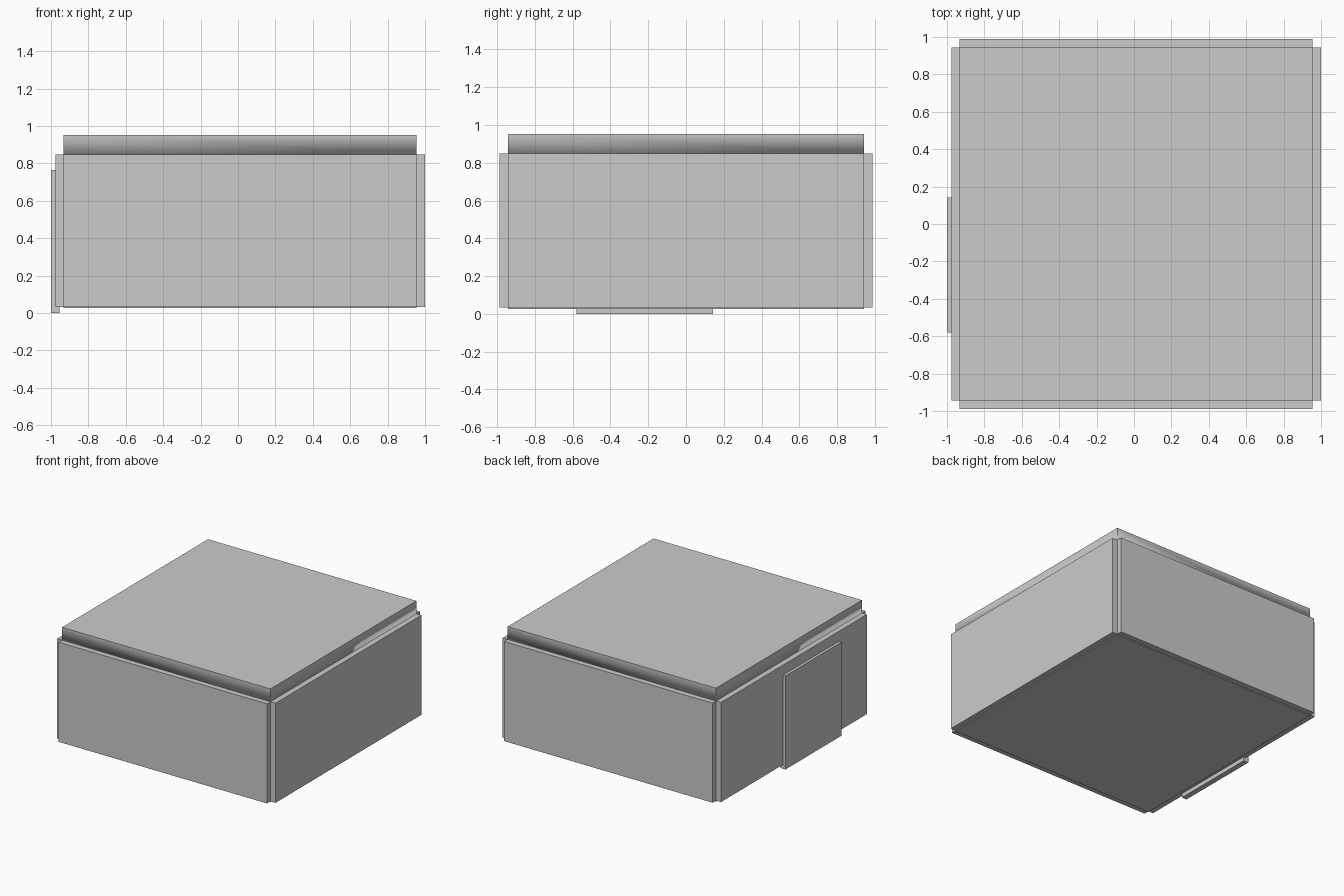
import bpy
import bmesh
from mathutils import Vector

if "Cube" in bpy.data.objects:
    bpy.data.objects.remove(bpy.data.objects["Cube"])

CX, HALF, T = 0.011, 0.943, 0.045      # core centre in x, half width, wall thickness
X0, X1 = CX - HALF, CX + HALF
Z0, Z1 = 0.033, 0.848                  # wall bottom and top


def box(name, lo, hi, soft_bottom=False):
    """Axis-aligned box between two corners."""
    lo, hi = Vector(lo), Vector(hi)
    bm = bmesh.new()
    bmesh.ops.create_cube(bm, size=1)
    for v in bm.verts:
        v.co = Vector(c * s for c, s in zip(v.co, hi - lo))
    if soft_bottom:
        # smooth only across the lower rim, keep the other edges crisp
        for f in bm.faces:
            f.smooth = True
        for e in bm.edges:
            e.smooth = all(v.co.z < 0 for v in e.verts)
    mesh = bpy.data.meshes.new(name)
    bm.to_mesh(mesh)
    bm.free()
    obj = bpy.data.objects.new(name, mesh)
    obj.location = (lo + hi) / 2
    bpy.context.collection.objects.link(obj)
    return obj


# Floor and roof slabs
box("floor", (X0, -HALF, 0.026), (X1, HALF, Z0))
box("roof", (X0, -HALF, Z1), (X1, HALF, 0.953), soft_bottom=True)

# Four wall panels, meeting only at the core's corners
box("front_wall", (X0, -HALF - T, Z0), (X1, -HALF, Z1))
box("back_wall", (X0, HALF, Z0), (X1, HALF + T, Z1))
box("left_wall", (X0 - T, -HALF, Z0), (X0, HALF, Z1))
box("right_wall", (X1, -HALF, Z0), (1.0, HALF, Z1))

# Door panel set into the left wall
box("door", (-1.0, -0.58, 0.0), (-0.955, 0.142, 0.766))
